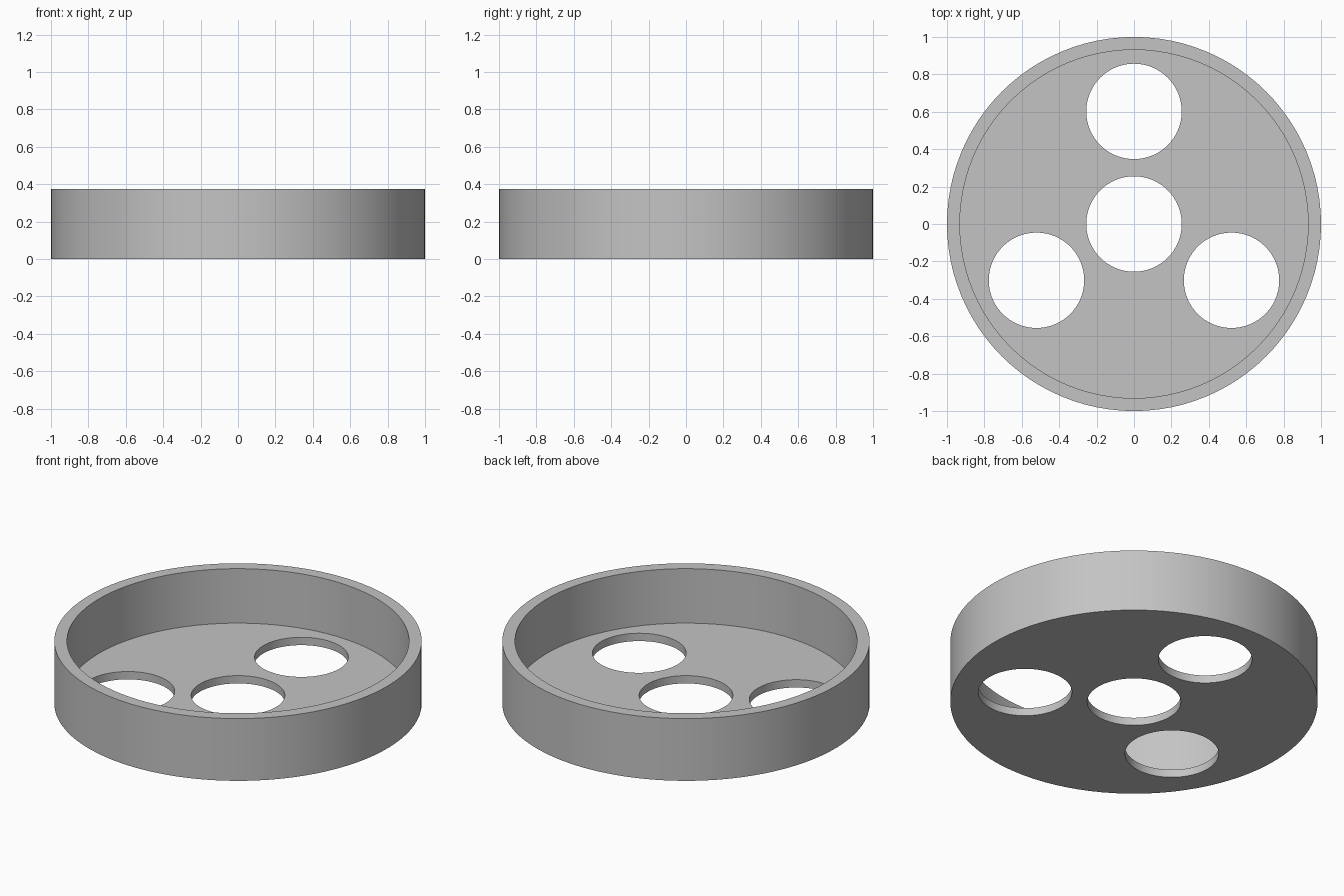
import bpy
from math import cos, sin, radians

if "Cube" in bpy.data.objects:
    bpy.data.objects.remove(bpy.data.objects["Cube"], do_unlink=True)

HEIGHT, FLOOR = 0.374, 0.047
OUTER, INNER = 1.0, 0.931
HOLE, RING = 0.255, 0.602

grey = bpy.data.materials.new("plain grey")
grey.use_nodes = True
grey.diffuse_color = (0.55, 0.55, 0.55, 1)
grey.node_tree.nodes["Principled BSDF"].inputs["Base Color"].default_value = (0.55, 0.55, 0.55, 1)


def cylinder(name, radius, bottom, top, x=0, y=0, sides=96):
    bpy.ops.mesh.primitive_cylinder_add(
        vertices=sides, radius=radius, depth=top - bottom,
        location=(x, y, (bottom + top) / 2))
    obj = bpy.context.object
    obj.name = name
    obj.data.materials.append(grey)
    return obj


# Solid disc that becomes the tray
tray = cylinder("round_tray", OUTER, 0, HEIGHT)

# Hollow interior, centre hole and three evenly spaced holes
cutters = [cylinder("interior_cutter", INNER, FLOOR, HEIGHT + 0.2),
           cylinder("centre_hole_cutter", HOLE, -0.2, FLOOR + 0.1)]
for i in range(3):
    a = radians(90 + 120 * i)
    cutters.append(cylinder(f"outer_hole_cutter_{i + 1}", HOLE, -0.2, FLOOR + 0.1,
                            RING * cos(a), RING * sin(a)))

bpy.ops.object.select_all(action="DESELECT")
tray.select_set(True)
bpy.context.view_layer.objects.active = tray
for cutter in cutters:
    mod = tray.modifiers.new(cutter.name, "BOOLEAN")
    mod.operation = "DIFFERENCE"
    mod.solver = "EXACT"
    mod.object = cutter
    bpy.ops.object.modifier_apply(modifier=mod.name)
for cutter in cutters:
    bpy.data.objects.remove(cutter, do_unlink=True)

# Smooth round walls with crisp rims
bpy.ops.object.shade_smooth_by_angle(angle=radians(30))
